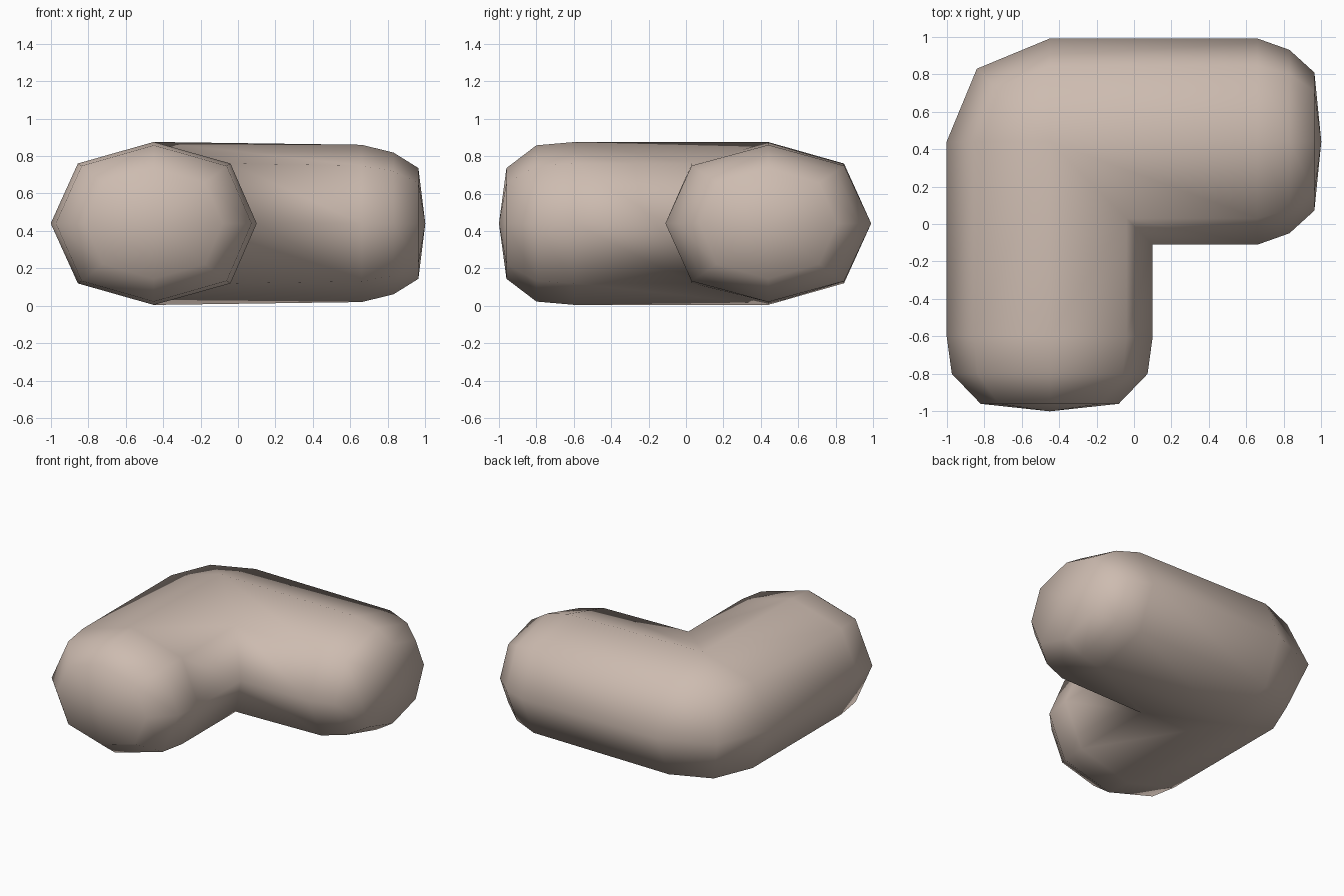
import bpy, bmesh
from mathutils import Vector

if "Cube" in bpy.data.objects:
    bpy.data.objects.remove(bpy.data.objects["Cube"])

clay = bpy.data.materials.new("warm beige")
clay.diffuse_color = (0.61, 0.50, 0.435, 1)
clay.use_nodes = True
clay.node_tree.nodes["Principled BSDF"].inputs["Base Color"].default_value = clay.diffuse_color

C = Vector((-0.45, 0.44, 0.44))          # bend centre
# octagonal section: (outward offset, height offset)
SEC = [(0.55, 0), (0.405, 0.32), (0, 0.435), (-0.41, 0.32),
       (-0.55, 0), (-0.41, -0.32), (0, -0.435), (-0.405, 0)]
SEC[7] = (0.405, -0.32)

bm = bmesh.new()


def ring(centre, out, su=1.0, sv=1.0):
    return [bm.verts.new(centre + out * (u * su) + Vector((0, 0, v * sv))) for u, v in SEC]


def bend(out):
    # outer half fans round the corner, inner half shares one mitre
    pts = []
    for u, v in SEC:
        d = out * u if u >= 0 else Vector((-u, u, 0))
        pts.append(bm.verts.new(C + d + Vector((0, 0, v))))
    return pts


left, back = Vector((-1, 0, 0)), Vector((0, 1, 0))
rings = []
# front arm, from its rounded tip to the bend
for y, su, sv in ((-0.96, 0.67, 0.68), (-0.8, 0.95, 0.96), (-0.6, 1, 1)):
    rings.append(ring(Vector((C.x, y, C.z)), left, su, sv))
# bend
for d in (left, (left + back).normalized(), back):
    rings.append(bend(d))
# side arm, to its rounded tip
for x, su, sv in ((0.66, 1, 0.965), (0.83, 0.89, 0.87), (0.963, 0.67, 0.68)):
    rings.append(ring(Vector((x, C.y, C.z)), back, su, sv))

for a, b in zip(rings, rings[1:]):
    for i in range(8):
        j = (i + 1) % 8
        bm.faces.new((a[i], a[j], b[j], b[i]))
# tips
for r, p in ((rings[0], (C.x, -1, C.z)), (rings[-1], (1, C.y, C.z))):
    tip = bm.verts.new(p)
    for i in range(8):
        bm.faces.new((r[i], r[(i + 1) % 8], tip))

bmesh.ops.remove_doubles(bm, verts=bm.verts, dist=0.001)
bmesh.ops.recalc_face_normals(bm, faces=bm.faces)
for f in bm.faces:
    f.smooth = True

me = bpy.data.meshes.new("bent_tube")
bm.to_mesh(me)
bm.free()
me.materials.append(clay)
bpy.context.collection.objects.link(bpy.data.objects.new("bent_tube", me))
